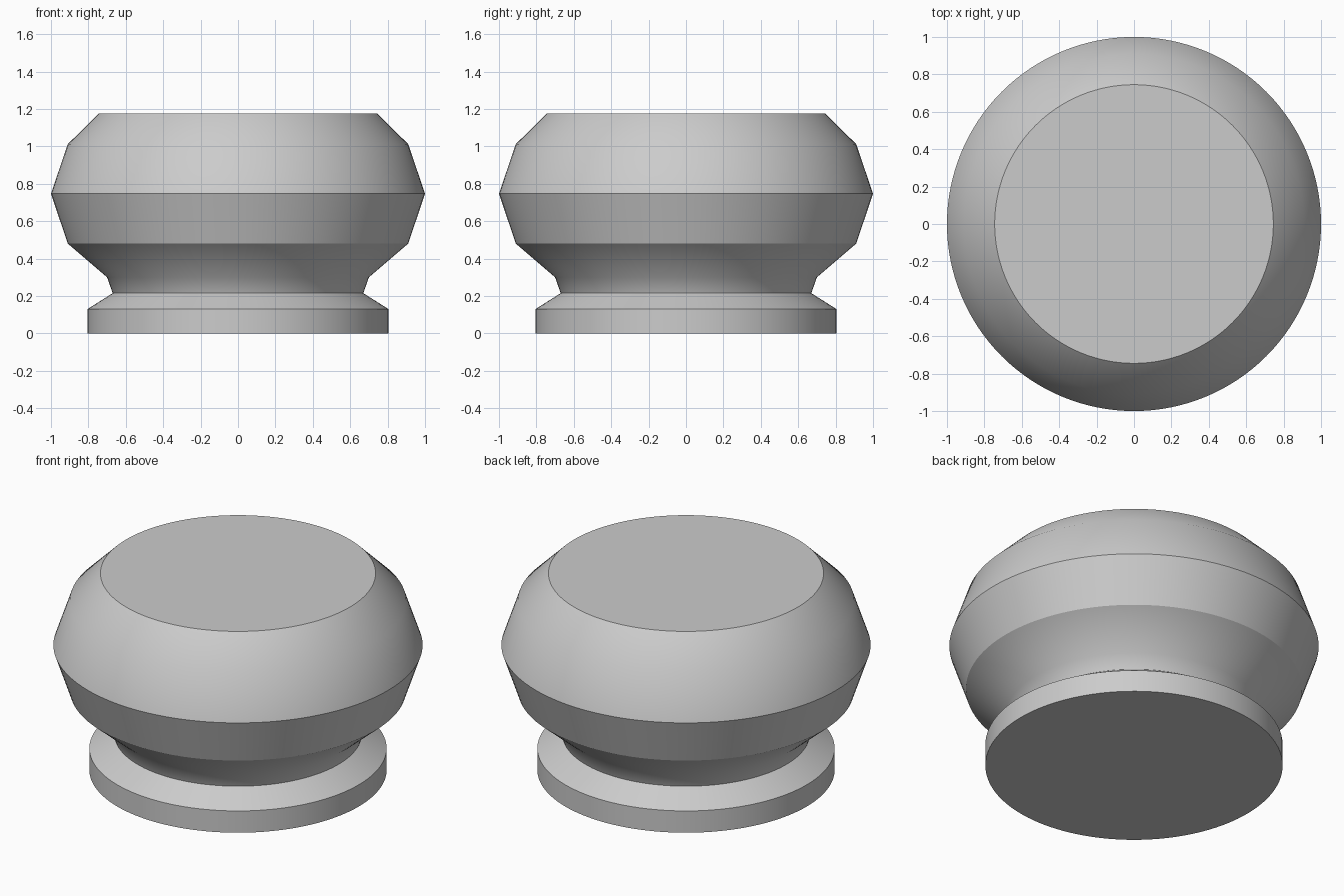
import bpy, bmesh
from math import cos, sin, tau

cube = bpy.data.objects.get("Cube")
if cube:
    bpy.data.objects.remove(cube, do_unlink=True)

SIDES = 128

# Plain grey material
grey = bpy.data.materials.new("plain_grey")
grey.use_nodes = True
color = (0.6, 0.6, 0.6, 1)
grey.diffuse_color = color
grey.node_tree.nodes["Principled BSDF"].inputs["Base Color"].default_value = color

# Knob outline from base to top: radius, height, crisp edge
profile = [
    (0.805, 0.00, True),
    (0.805, 0.13, True),    # foot rim
    (0.67, 0.215, True),    # neck
    (0.70, 0.30, False),
    (0.91, 0.48, True),     # underside of head
    (1.00, 0.747, True),    # widest line
    (0.91, 1.012, False),
    (0.745, 1.175, True),   # flat top
]

# Turned body
bm = bmesh.new()
rings = [[bm.verts.new((r * cos(tau * i / SIDES), r * sin(tau * i / SIDES), z))
          for i in range(SIDES)] for r, z, _ in profile]
for low, high in zip(rings, rings[1:]):
    for i in range(SIDES):
        j = (i + 1) % SIDES
        bm.faces.new((low[i], low[j], high[j], high[i])).smooth = True

# Flat end caps
bm.faces.new(rings[0][::-1])
bm.faces.new(rings[-1])

# Crisp rings
for ring, (_, _, crisp) in zip(rings, profile):
    for i in range(SIDES):
        bm.edges.get((ring[i - 1], ring[i])).smooth = not crisp

mesh = bpy.data.meshes.new("knob")
bm.to_mesh(mesh)
bm.free()
mesh.materials.append(grey)
bpy.context.collection.objects.link(bpy.data.objects.new("knob", mesh))
